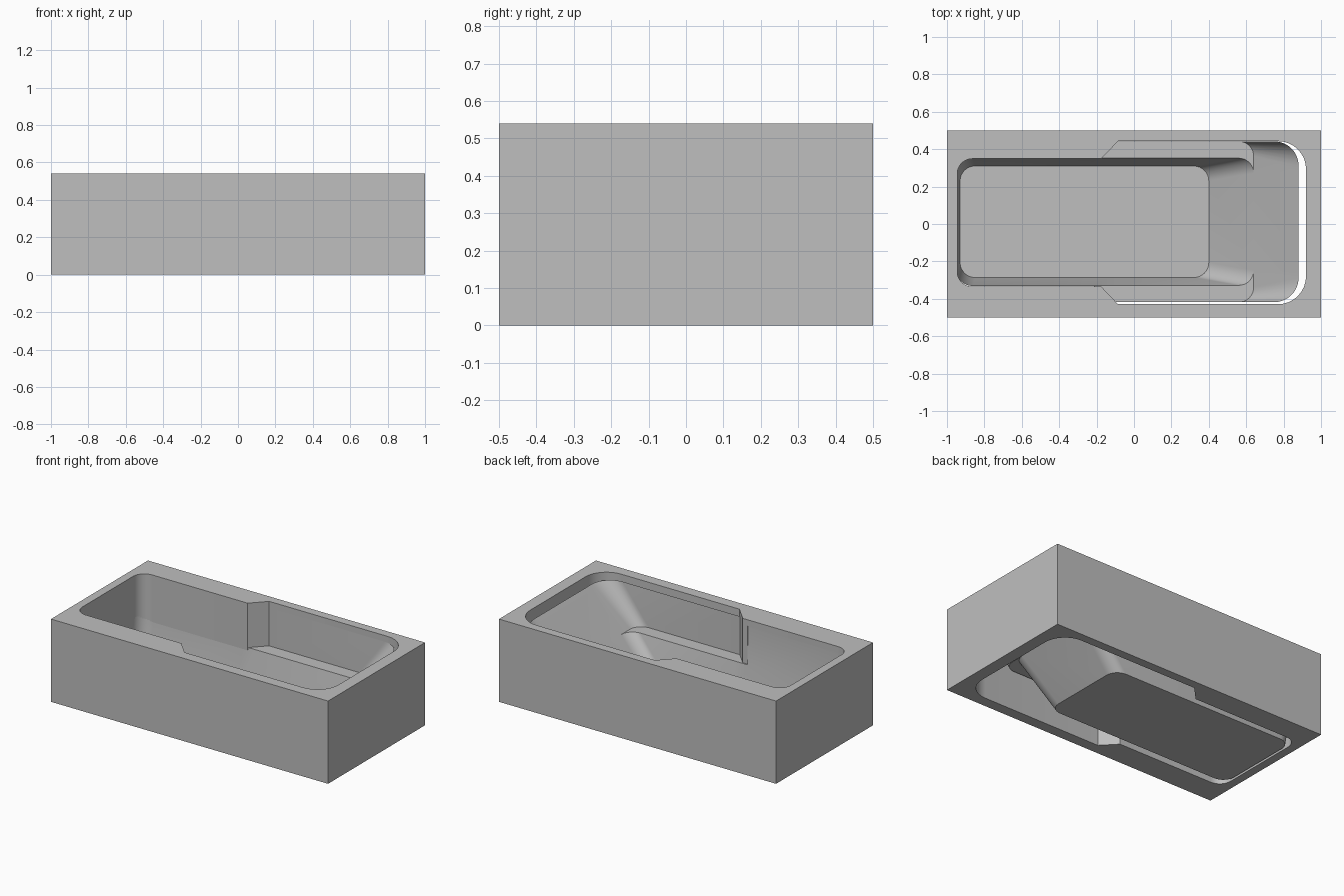
import bpy, bmesh
from math import sin, cos, pi

old = bpy.data.objects.get("Cube")
if old:
    bpy.data.objects.remove(old, do_unlink=True)

HEIGHT = 0.54   # top of the surround
LEDGE = 0.25    # armrest level
RIM = 0.5       # upper edge of the basin
N = 8           # segments per rounded corner

grey = bpy.data.materials.new("light grey")
grey.use_nodes = True
grey.diffuse_color = (0.52, 0.52, 0.52, 1)
grey.node_tree.nodes["Principled BSDF"].inputs["Base Color"].default_value = grey.diffuse_color


def outline(z, left, right, narrow, wide, step, r_left, r_right, mid_y, tip=None):
    """Tub outline: narrow foot end, chamfered step, wide head end."""
    half = []
    for i in range(N + 1):
        a = pi / 2 * i / N
        half.append((left + r_left * (1 - cos(a)), narrow - r_left * (1 - sin(a))))
    half += [(step, narrow), (step + 0.09, wide)]
    for i in range(N + 1):
        a = pi / 2 * i / N
        half.append((right - r_right * (1 - sin(a)), wide - r_right * (1 - cos(a))))
    if tip:
        half.append((right, tip))
    ring = half + [(x, -y) for x, y in reversed(half)]
    return [(x, y + mid_y, z) for x, y in ring]


def add_ring(bm, points):
    return [bm.verts.new(p) for p in points]


def loft(bm, a, b):
    for i in range(len(a)):
        j = (i + 1) % len(a)
        bm.faces.new((a[i], a[j], b[j], b[i]))


def finish(bm, name):
    mesh = bpy.data.meshes.new(name)
    bm.to_mesh(mesh)
    bm.free()
    mesh.materials.append(grey)
    obj = bpy.data.objects.new(name, mesh)
    bpy.context.collection.objects.link(obj)
    bpy.ops.object.select_all(action='DESELECT')
    obj.select_set(True)
    bpy.context.view_layer.objects.active = obj
    bpy.ops.object.shade_smooth_by_angle(angle=pi / 6)


# Surround: rectangular block with the tub opening cut right through
bm = bmesh.new()
edges = []
block = [(-1, -0.5, 0), (1, -0.5, 0), (1, 0.5, 0), (-1, 0.5, 0)]
opening = outline(0, -0.945, 0.92, 0.342, 0.436, -0.175, 0.08, 0.15, 0.007)
for points in (block, opening):
    ring = add_ring(bm, points)
    edges += [bm.edges.new((ring[i - 1], ring[i])) for i in range(len(ring))]
bmesh.ops.triangle_fill(bm, use_beauty=True, edges=edges)
result = bmesh.ops.extrude_face_region(bm, geom=bm.faces[:])
top = [v for v in result["geom"] if isinstance(v, bmesh.types.BMVert)]
bmesh.ops.translate(bm, verts=top, vec=(0, 0, HEIGHT))
bmesh.ops.recalc_face_normals(bm, faces=bm.faces[:])
bmesh.ops.dissolve_limit(bm, angle_limit=0.01, verts=bm.verts[:], edges=bm.edges[:])
finish(bm, "tub_surround")

# Basin: floor, sloping lower walls, armrest ledges, wider upper walls
bm = bmesh.new()
MID = 0.012
floor = add_ring(bm, outline(0, -0.93, 0.4, 0.298, 0.298, -0.215, 0.08, 0.08, MID))
lower = add_ring(bm, outline(LEDGE, -0.945, 0.64, 0.34, 0.34, -0.215, 0.085, 0.08, MID))
upper = add_ring(bm, outline(LEDGE, -0.945, 0.64, 0.34, 0.43, -0.215, 0.085, 0.08, MID, 0.26))
rim = add_ring(bm, outline(RIM, -0.95, 0.88, 0.343, 0.43, -0.215, 0.085, 0.13, MID, 0.27))
bm.faces.new(floor)
loft(bm, floor, lower)
loft(bm, upper, rim)
for lo, up in ((lower, upper), (lower[::-1], upper[::-1])):
    bm.faces.new(lo[N + 1:2 * N + 4] + up[2 * N + 3:N + 1:-1])
bmesh.ops.remove_doubles(bm, verts=bm.verts[:], dist=0.0005)
bmesh.ops.recalc_face_normals(bm, faces=bm.faces[:])
bm.normal_update()
base = min(bm.faces, key=lambda f: f.calc_center_median().z)
if base.normal.z < 0:
    bmesh.ops.reverse_faces(bm, faces=bm.faces[:])
finish(bm, "basin")
